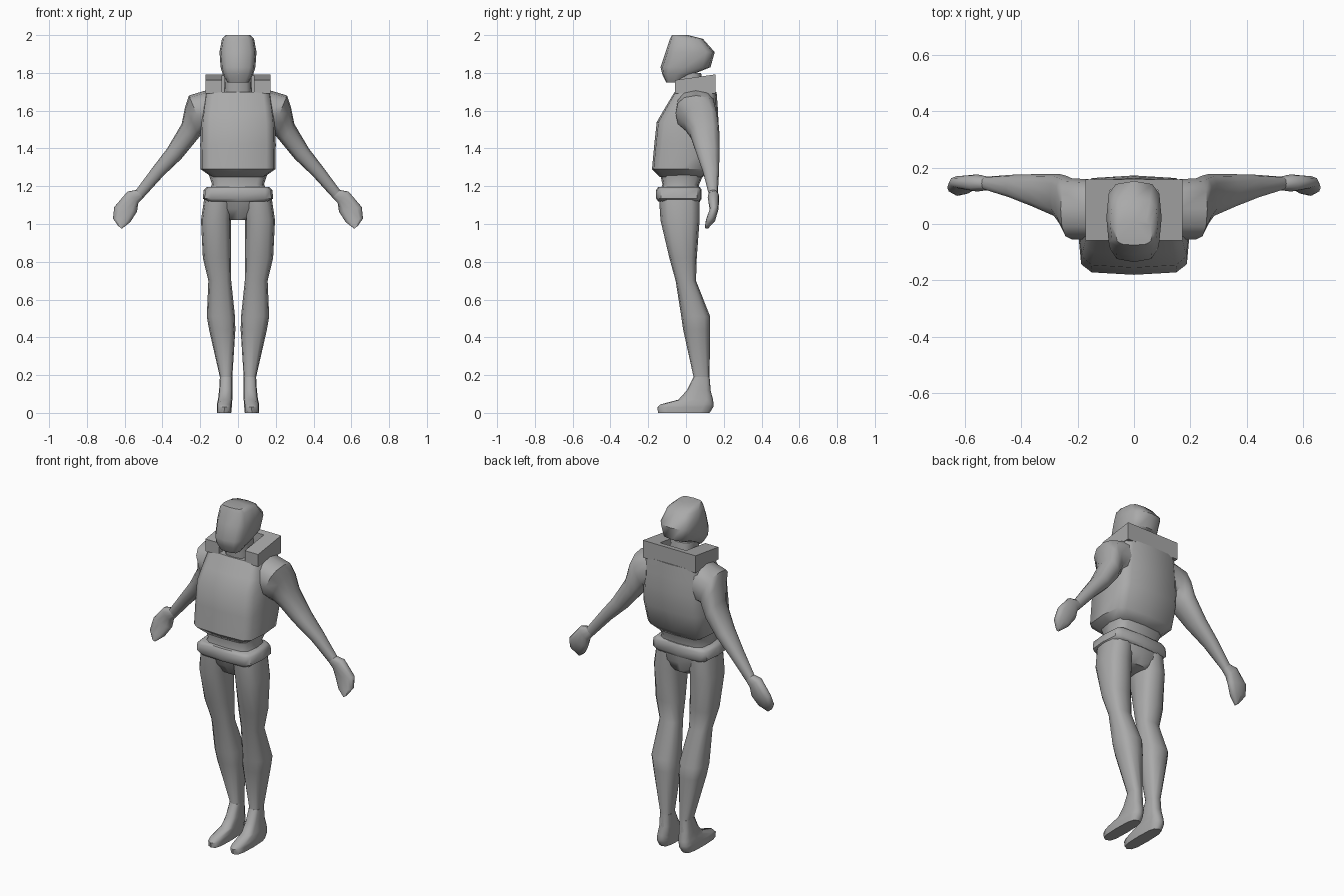
import bpy, bmesh, math

old = bpy.data.objects.get("Cube")
if old:
    bpy.data.objects.remove(old)

grey = bpy.data.materials.new("plain grey")
grey.use_nodes = True
COLOUR = (0.4, 0.4, 0.4, 1)
grey.diffuse_color = COLOUR
grey.node_tree.nodes["Principled BSDF"].inputs["Base Color"].default_value = COLOUR


def squash(v, power):
    return math.copysign(abs(v) ** power, v)


def finish(name, bm, angle=50):
    bmesh.ops.recalc_face_normals(bm, faces=bm.faces)
    mesh = bpy.data.meshes.new(name)
    bm.to_mesh(mesh)
    bm.free()
    mesh.materials.append(grey)
    ob = bpy.data.objects.new(name, mesh)
    bpy.context.collection.objects.link(ob)
    bpy.ops.object.select_all(action="DESELECT")
    ob.select_set(True)
    bpy.context.view_layer.objects.active = ob
    bpy.ops.object.shade_smooth_by_angle(angle=math.radians(angle))
    return ob


def loft(name, sections, boxy=1.0, sides=12, mirror=1, angle=50):
    """Skin rings; a section is (x, z) of one edge, (x, z) of the other, y front, y back."""
    bm = bmesh.new()
    rings = []
    for xa, za, xb, zb, y0, y1 in sections:
        ring = []
        for i in range(sides):
            t = math.tau * i / sides
            u = 0.5 + 0.5 * squash(math.cos(t), boxy)
            v = 0.5 + 0.5 * squash(math.sin(t), boxy)
            ring.append(bm.verts.new((mirror * (xa + (xb - xa) * u),
                                      y0 + (y1 - y0) * v, za + (zb - za) * u)))
        rings.append(ring)
    for lo, hi in zip(rings, rings[1:]):
        for i in range(sides):
            j = (i + 1) % sides
            bm.faces.new((lo[i], lo[j], hi[j], hi[i]))
    bm.faces.new(rings[0])
    bm.faces.new(rings[-1])
    return finish(name, bm, angle)


def stack(name, levels, **kw):
    """Loft of level rings centred on x = 0: (z, half width, y front, y back)."""
    return loft(name, [(-w, z, w, z, y0, y1) for z, w, y0, y1 in levels], **kw)


# Head with jutting chin and a sloping back, on a short neck
stack("head", [(1.75, .055, -.105, -.03), (1.79, .08, -.125, .03), (1.83, .092, -.135, .13),
               (1.91, .098, -.108, .152), (1.98, .085, -.085, .09), (2.0, .065, -.075, .01)],
      boxy=.6)
stack("neck", [(1.66, .075, -.05, .1), (1.8, .07, -.06, .08)], boxy=.7)

# Padded vest: full chest, steep slope up to the shoulders
stack("vest", [(1.25, .14, -.14, .09), (1.29, .198, -.18, .125), (1.42, .2, -.168, .165),
               (1.54, .197, -.155, .172), (1.62, .187, -.108, .168), (1.7, .175, -.06, .162)],
      boxy=.4)

# Raised collar: a U open at the front
bm = bmesh.new()
outline = [(.085, -.058), (.172, -.058), (.172, .157), (-.172, .157),
           (-.172, -.058), (-.085, -.058), (-.085, .12), (.085, .12)]
base = bm.faces.new([bm.verts.new((x, y, 1.69)) for x, y in outline])
top = bmesh.ops.extrude_face_region(bm, geom=[base])["geom"]
for v in top:
    if isinstance(v, bmesh.types.BMVert):
        v.co.z = 1.77 + v.co.y * .14
finish("collar", bm)

# Waist, belt and hips
stack("waist", [(1.16, .16, -.14, .07), (1.21, .138, -.125, .07), (1.28, .16, -.14, .1)], boxy=.5)
stack("belt", [(1.12, .165, -.148, .075), (1.135, .186, -.158, .083),
               (1.18, .182, -.158, .083), (1.195, .165, -.148, .075)], boxy=.35)
stack("hips", [(1.02, .06, -.08, .05), (1.08, .15, -.12, .07), (1.15, .175, -.142, .074)], boxy=.5)

for side, s in (("left", 1), ("right", -1)):
    # Arm: broad shoulder cap, tapering forearm, cupped hand
    loft(side + "_arm", [
        (.14, 1.48, .16, 1.71, -.055, .158),
        (.18, 1.49, .26, 1.68, -.055, .162),
        (.205, 1.46, .28, 1.62, -.01, .172),
        (.23, 1.43, .298, 1.53, .02, .177),
        (.3, 1.345, .375, 1.4, .055, .177),
        (.395, 1.255, .455, 1.295, .09, .175),
        (.5, 1.14, .54, 1.18, .12, .168)], boxy=.8, mirror=s)
    loft(side + "_hand", [
        (.5, 1.14, .54, 1.18, .12, .168),
        (.528, 1.11, .585, 1.172, .115, .176),
        (.535, 1.065, .655, 1.09, .125, .172),
        (.57, 1.01, .662, 1.03, .105, .155),
        (.615, .975, .635, .99, .1, .12)], boxy=.8, mirror=s)
    # Leg: thigh, knee, calf set back, ankle
    loft(side + "_leg", [(x0, z, x1, z, y0, y1) for z, x0, x1, y0, y1 in (
        (1.14, .03, .178, -.143, .073), (1.02, .038, .196, -.135, .072),
        (.82, .036, .186, -.088, .057), (.7, .036, .157, -.055, .053),
        (.51, .016, .165, -.025, .128), (.44, .014, .153, -.015, .127),
        (.19, .03, .096, .04, .125), (.1, .03, .098, .01, .132))], boxy=.75, mirror=s)
    # Foot: heel to toe, set upright along y
    loft(side + "_foot", [(x0, z, x1, z, y0, y1) for z, x0, x1, y0, y1 in (
        (.19, .03, .096, .04, .125), (.12, .029, .1, .005, .13),
        (.07, .03, .106, -.04, .143), (.045, .033, .112, -.135, .146),
        (.03, .033, .112, -.152, .144), (.0, .036, .11, -.148, .125))], boxy=.65, mirror=s)
